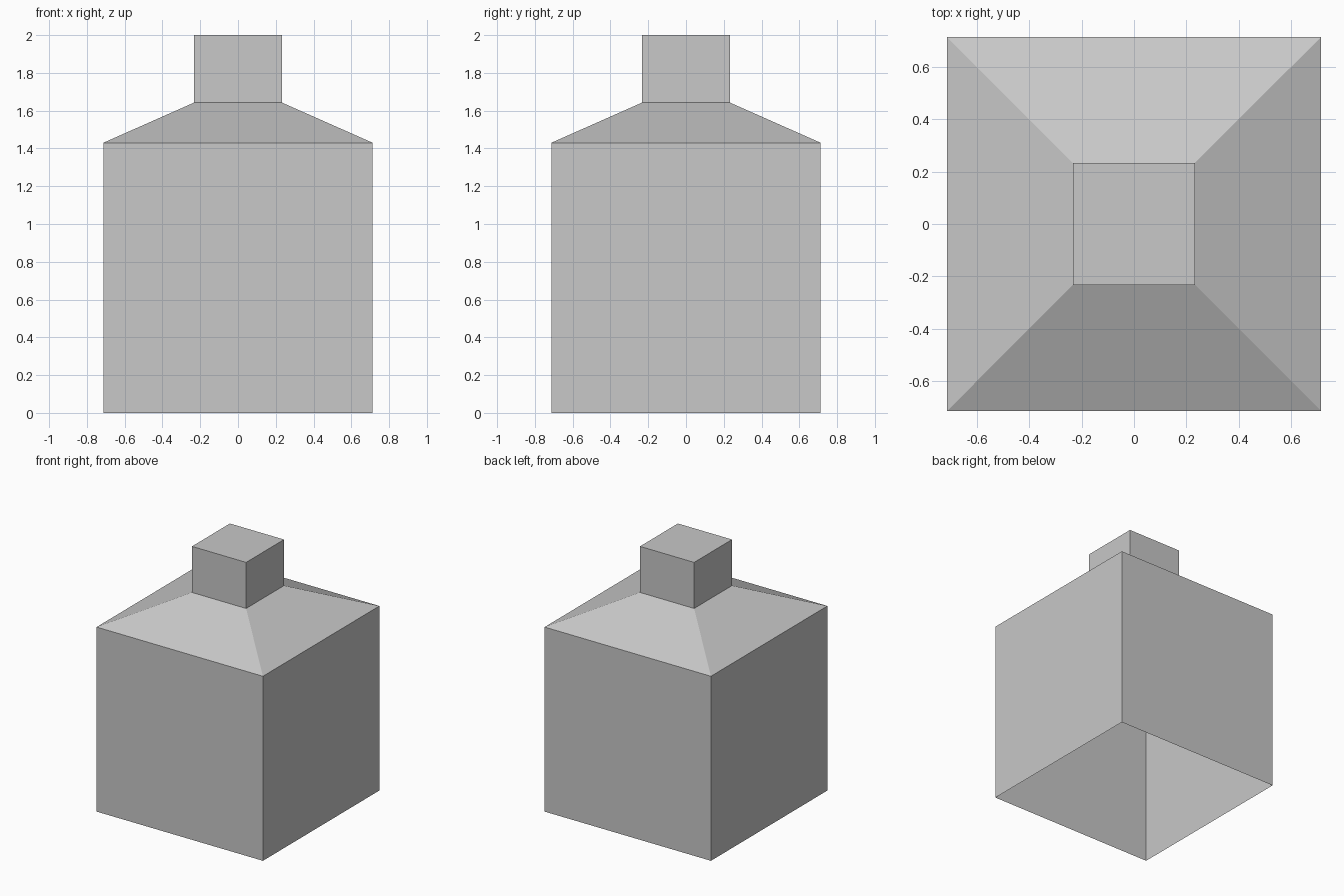
import bpy
import bmesh

# Remove the default cube
default = bpy.data.objects.get("Cube")
if default:
    bpy.data.objects.remove(default, do_unlink=True)

# Single flat grey
grey = bpy.data.materials.new("plain grey")
grey.use_nodes = True
colour = (0.58, 0.58, 0.58, 1)
grey.diffuse_color = colour
grey.node_tree.nodes["Principled BSDF"].inputs["Base Color"].default_value = colour


def square_ring(bm, half, z):
    return [bm.verts.new((sx * half, sy * half, z))
            for sx, sy in ((-1, -1), (1, -1), (1, 1), (-1, 1))]


# Square bottle: open base, straight walls, sloped shoulder, capped neck
profile = [(0.713, 0), (0.713, 1.43), (0.232, 1.643), (0.232, 2)]
bm = bmesh.new()
rings = [square_ring(bm, half, z) for half, z in profile]
for low, high in zip(rings, rings[1:]):
    for i in range(4):
        j = (i + 1) % 4
        bm.faces.new((low[i], low[j], high[j], high[i]))
bm.faces.new(rings[-1])

mesh = bpy.data.meshes.new("square_bottle")
bm.to_mesh(mesh)
bm.free()
mesh.materials.append(grey)
bottle = bpy.data.objects.new("square_bottle", mesh)
bpy.context.collection.objects.link(bottle)
